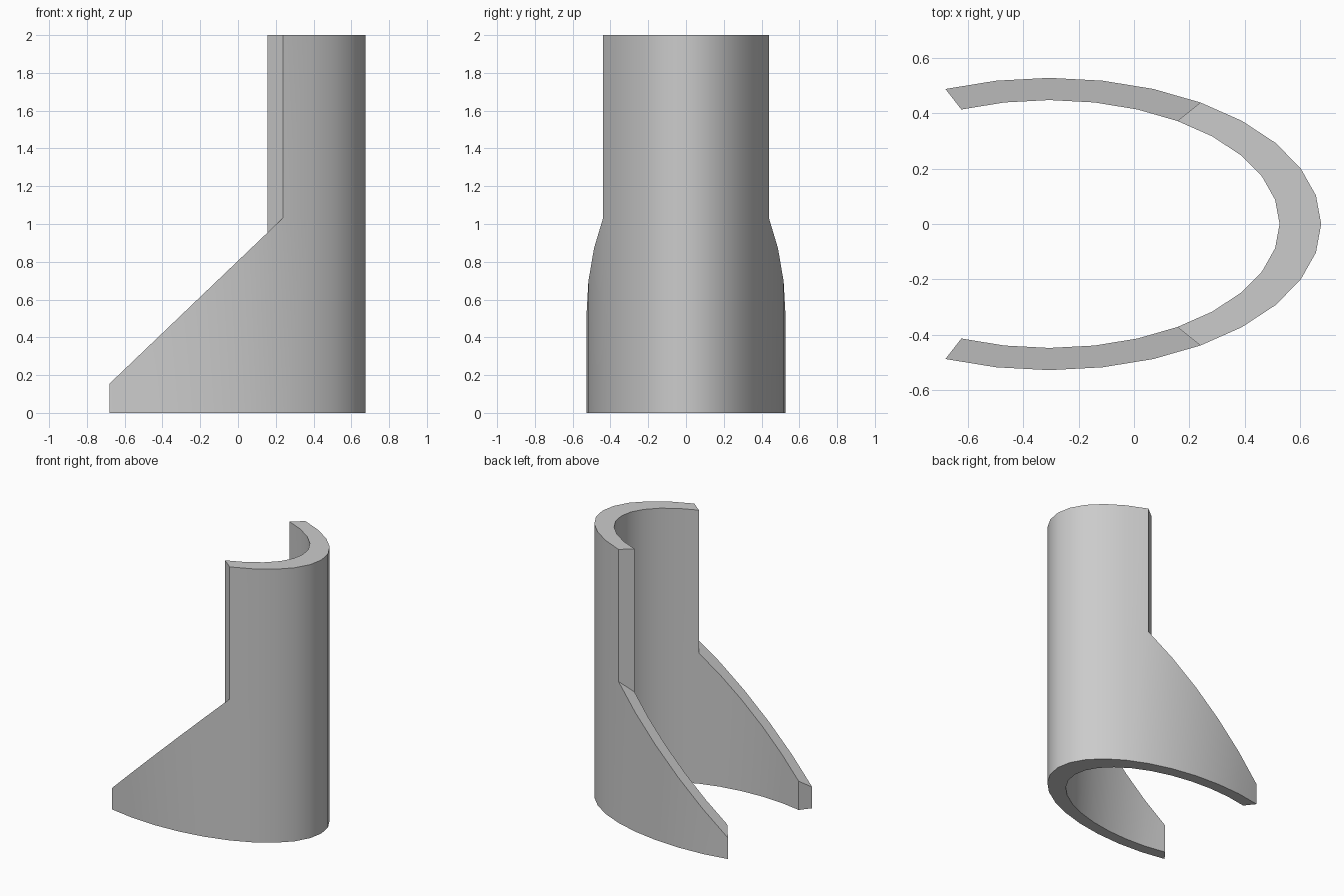
import bpy, bmesh, math

cube = bpy.data.objects.get("Cube")
if cube:
    bpy.data.objects.remove(cube, do_unlink=True)

CENTRE_X = -0.305
STEP = math.pi / 16
OUTER, INNER = (0.98, 0.527), (0.83, 0.447)   # ellipse radii
ARM, WALL = 10, 5                             # segments each side of the nose
HEIGHT = 2.0


def slope(x):
    """Height of the slanted arm edge."""
    return 0.805 + 0.956 * x


def column(bm, radii, i):
    """Vertices at the foot, shoulder and (on the tall wall) rim."""
    x = CENTRE_X + radii[0] * math.cos(i * STEP)
    y = radii[1] * math.sin(i * STEP)
    wall_x = CENTRE_X + radii[0] * math.cos(WALL * STEP)
    levels = [0, slope(min(x, wall_x))]
    if abs(i) <= WALL:
        levels.append(HEIGHT)
    return [bm.verts.new((x, y, z)) for z in levels]


# Curved shell: tall half-round wall with two sloping arms
bm = bmesh.new()
cols = [(column(bm, OUTER, i), column(bm, INNER, i)) for i in range(-ARM, ARM + 1)]
for (o1, i1), (o2, i2) in zip(cols, cols[1:]):
    top = min(len(o1), len(o2)) - 1
    for k in range(top):
        bm.faces.new((o1[k], o2[k], o2[k + 1], o1[k + 1]))
        bm.faces.new((i2[k], i1[k], i1[k + 1], i2[k + 1]))
    bm.faces.new((o1[top], o2[top], i2[top], i1[top]))
    bm.faces.new((o2[0], o1[0], i1[0], i2[0]))

# End caps of the arms and upright edges of the tall wall
for index, k in ((0, 0), (-1, 0), (ARM - WALL, 1), (ARM + WALL, 1)):
    o, i = cols[index]
    bm.faces.new((o[k], o[k + 1], i[k + 1], i[k]))
bmesh.ops.recalc_face_normals(bm, faces=bm.faces)

mesh = bpy.data.meshes.new("curved_shell")
bm.to_mesh(mesh)
bm.free()
shell = bpy.data.objects.new("curved_shell", mesh)
bpy.context.collection.objects.link(shell)

# Plain grey finish
grey = bpy.data.materials.new("plain_grey")
grey.use_nodes = True
colour = (0.6, 0.6, 0.6, 1)
grey.diffuse_color = colour
grey.node_tree.nodes["Principled BSDF"].inputs["Base Color"].default_value = colour
mesh.materials.append(grey)

bpy.context.view_layer.objects.active = shell
shell.select_set(True)
bpy.ops.object.shade_smooth_by_angle(angle=math.radians(30))
